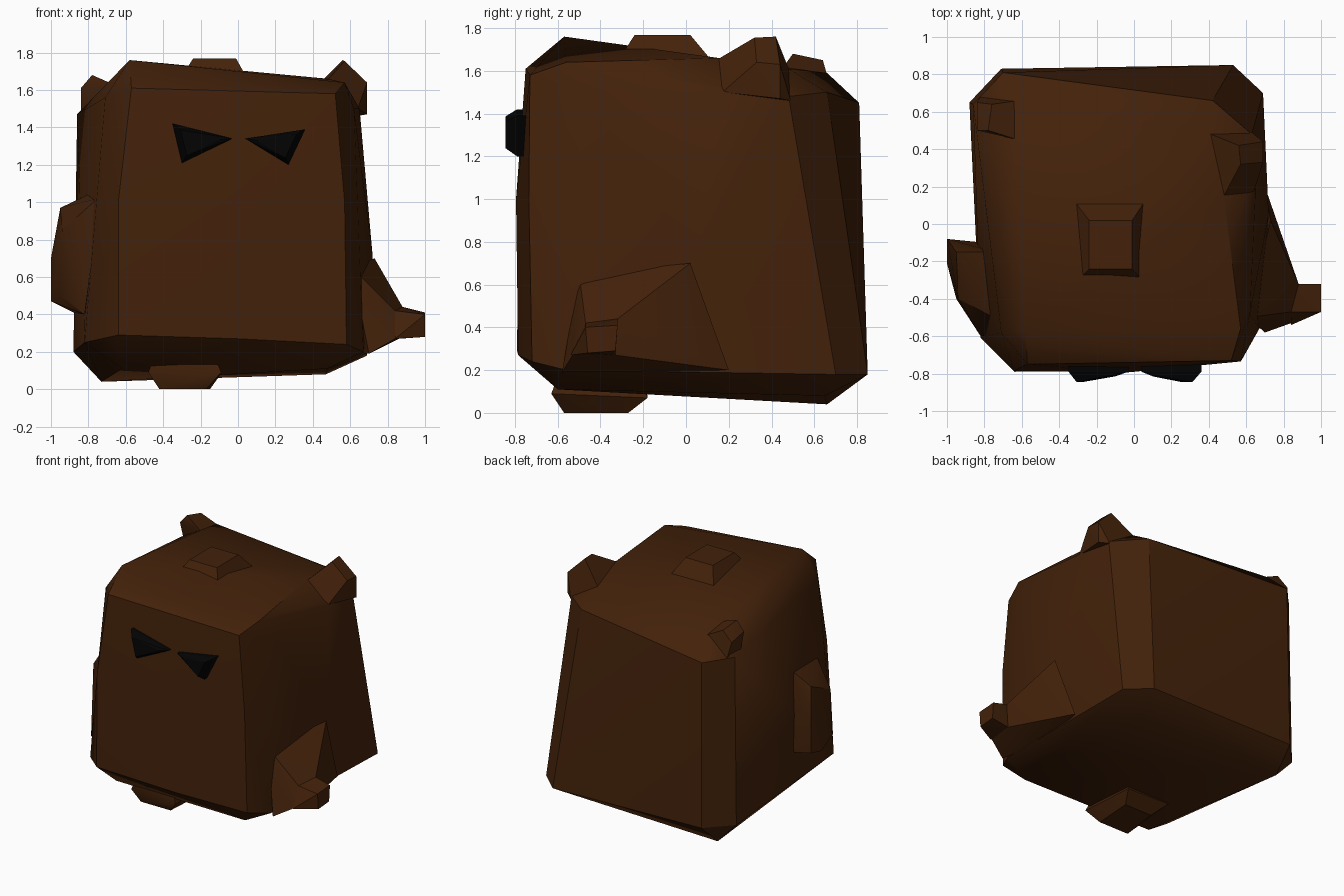
import bpy, bmesh, math

def material(name, color):
    m = bpy.data.materials.new(name)
    m.diffuse_color = color
    return m

BROWN = material("brown", (0.056, 0.0155, 0.003, 1))
BLACK = material("black", (0.001, 0.001, 0.0012, 1))

def hull(name, points, mat=BROWN, angle=32):
    """Convex faceted solid around a handful of corner points."""
    bm = bmesh.new()
    for p in points:
        bm.verts.new(p)
    bmesh.ops.convex_hull(bm, input=bm.verts[:])
    loose = [v for v in bm.verts if not v.link_faces]
    bmesh.ops.delete(bm, geom=loose, context='VERTS')
    bmesh.ops.dissolve_limit(bm, angle_limit=math.radians(2), verts=bm.verts[:], edges=bm.edges[:])
    bmesh.ops.recalc_face_normals(bm, faces=bm.faces[:])
    me = bpy.data.meshes.new(name)
    bm.to_mesh(me)
    bm.free()
    ob = bpy.data.objects.new(name, me)
    bpy.context.collection.objects.link(ob)
    me.materials.append(mat)
    bpy.ops.object.select_all(action='DESELECT')
    ob.select_set(True)
    bpy.context.view_layer.objects.active = ob
    bpy.ops.object.shade_smooth_by_angle(angle=math.radians(angle))
    return ob

# Boulder-like body: top plate, chamfered shoulders, sides and underside
hull("body", [
    # top plate
    (-0.58, -0.57, 1.76), (0.57, -0.56, 1.64), (0.48, 0.15, 1.66),
    (0.41, 0.48, 1.61), (-0.65, 0.66, 1.59),
    # shoulders; the rear right one is set well in
    (-0.57, -0.75, 1.61), (0.52, -0.73, 1.58), (0.62, -0.48, 1.50),
    (0.65, 0.17, 1.50), (0.63, 0.48, 1.48), (0.42, 0.66, 1.50),
    (-0.70, 0.81, 1.45), (-0.86, 0.64, 1.47), (-0.71, -0.58, 1.56),
    # middle of the front and sides
    (-0.64, -0.785, 1.0), (-0.05, -0.795, 1.0), (0.57, -0.735, 1.0),
    (0.61, -0.53, 0.9), (-0.76, -0.56, 1.0), (0.72, 0.05, 0.71),
    # lower rim
    (-0.64, -0.79, 0.29), (0.0, -0.785, 0.27), (0.58, -0.72, 0.24),
    (0.67, -0.56, 0.20), (0.69, 0.70, 0.18), (0.53, 0.85, 0.18),
    (-0.71, 0.83, 0.20), (-0.88, 0.65, 0.20), (-0.82, -0.61, 0.25),
    # underside
    (-0.62, -0.58, 0.11), (0.48, -0.60, 0.11), (0.47, 0.65, 0.08),
    (-0.73, 0.66, 0.04)])

# Flared fin on the right side: broad root and narrow tip
hull("right_fin_root", [
    (0.88, -0.32, 0.44), (0.84, -0.53, 0.27), (0.70, -0.58, 0.19),
    (0.70, 0.20, 0.20), (0.73, 0.02, 0.70), (0.61, -0.50, 0.65),
    (0.84, -0.47, 0.42), (0.86, -0.33, 0.27), (0.60, -0.20, 0.20)])
hull("right_fin_tip", [
    (1.0, -0.32, 0.41), (1.0, -0.47, 0.40), (1.0, -0.46, 0.28),
    (1.0, -0.33, 0.29), (0.88, -0.32, 0.44), (0.84, -0.47, 0.42),
    (0.84, -0.54, 0.27), (0.86, -0.33, 0.27)])

# Swollen lump on the left side
hull("left_lump", [
    (-1.0, -0.08, 0.50), (-1.0, -0.08, 0.70), (-1.0, -0.21, 0.47),
    (-0.95, -0.40, 0.50), (-0.95, -0.15, 0.97), (-0.94, -0.40, 0.85),
    (-0.80, -0.60, 0.55), (-0.75, -0.50, 1.02), (-0.74, -0.15, 1.07),
    (-0.80, -0.10, 0.45), (-0.88, -0.25, 0.41), (-0.82, -0.60, 0.40)])

# Knobs on the rear corners
hull("right_horn", [
    (0.48, 0.15, 1.655), (0.64, 0.17, 1.50), (0.57, 0.32, 1.755),
    (0.56, 0.42, 1.76), (0.69, 0.33, 1.64), (0.69, 0.44, 1.63),
    (0.69, 0.44, 1.47), (0.41, 0.48, 1.61), (0.63, 0.49, 1.46)])
hull("left_horn", [
    (-0.78, 0.50, 1.68), (-0.76, 0.64, 1.65), (-0.84, 0.50, 1.61),
    (-0.84, 0.65, 1.58), (-0.84, 0.54, 1.48), (-0.82, 0.68, 1.46),
    (-0.62, 0.45, 1.61), (-0.62, 0.66, 1.58)])

def frustum(name, low, high, z0, z1):
    """Tapered block; low and high are (x0, x1, y0, y1)."""
    return hull(name, [(x, y, z) for r, z in ((low, z0), (high, z1))
                       for x in r[:2] for y in r[2:]])

frustum("top_bump", (-0.31, 0.05, -0.31, 0.11), (-0.24, -0.01, -0.24, 0.02), 1.66, 1.768)

# Single stubby foot
hull("foot", [
    (-0.42, -0.57, 0.0), (-0.17, -0.57, 0.0), (-0.15, -0.27, 0.0), (-0.38, -0.27, 0.0),
    (-0.48, -0.60, 0.09), (-0.09, -0.63, 0.09), (-0.10, -0.18, 0.07), (-0.46, -0.18, 0.08),
    (-0.45, -0.60, 0.17), (-0.12, -0.60, 0.17), (-0.12, -0.20, 0.14), (-0.44, -0.20, 0.14)])

# Slanted triangular eyes, thinner towards the middle
def eye(name, tri):
    cx = sum(p[0] for p in tri) / 3
    cz = sum(p[1] for p in tri) / 3
    pts = [(x, y, z) for x, z in tri for y in (-0.74, -0.79)]
    pts += [(cx + (x - cx) * 0.65, -0.81 - 0.035 * min(1, abs(x) / 0.25), cz + (z - cz) * 0.65)
            for x, z in tri]
    hull(name, pts, BLACK, 20)

eye("left_eye", [(-0.35, 1.42), (-0.03, 1.34), (-0.30, 1.21)])
eye("right_eye", [(0.36, 1.39), (0.04, 1.34), (0.27, 1.20)])
